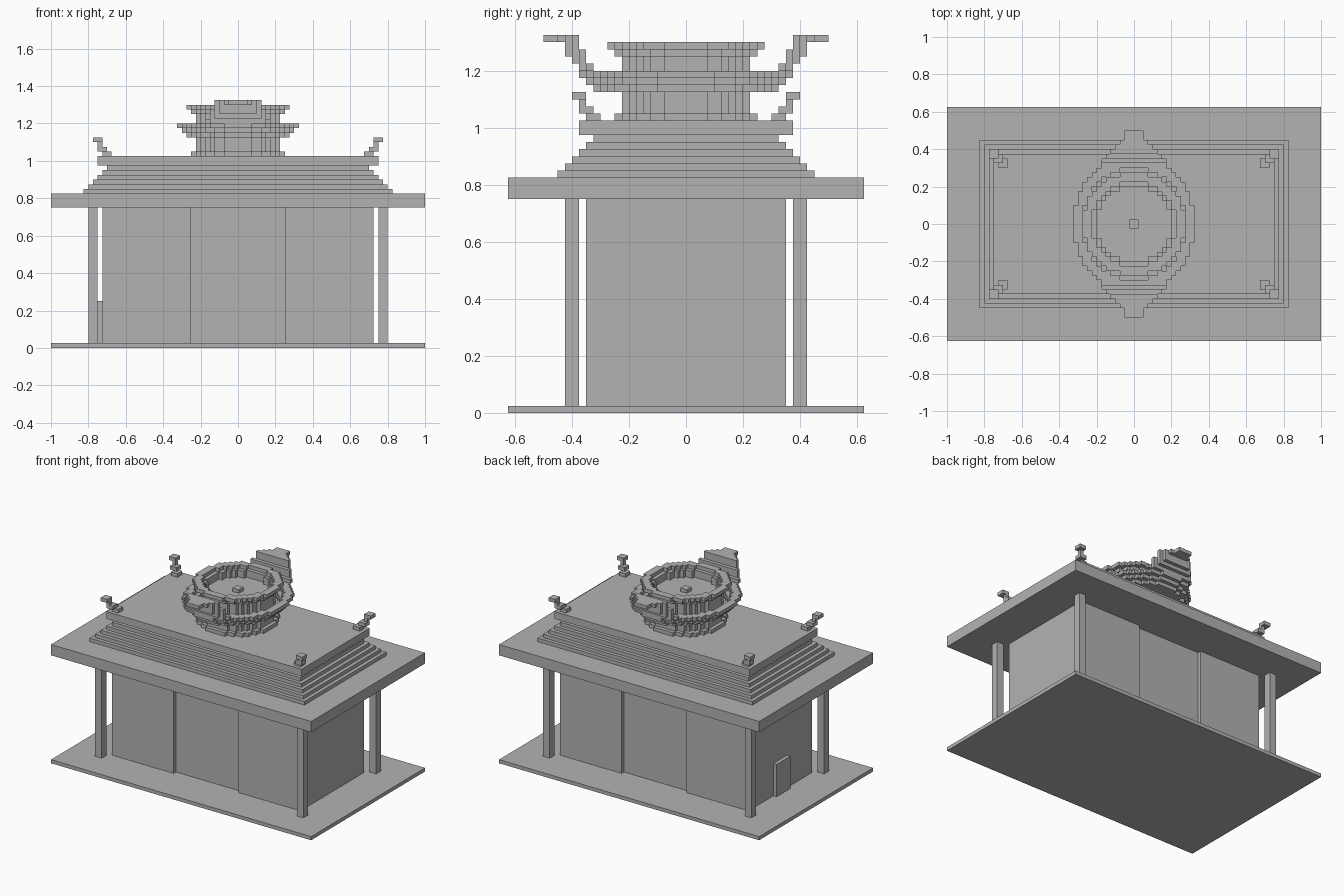
import bpy, bmesh
from mathutils import Vector

U = 0.025  # block size

cube = bpy.data.objects.get("Cube")
if cube:
    bpy.data.objects.remove(cube, do_unlink=True)

stone = bpy.data.materials.new("plain_grey")
stone.use_nodes = True
stone.diffuse_color = (0.45, 0.45, 0.45, 1)
stone.node_tree.nodes["Principled BSDF"].inputs["Base Color"].default_value = (0.45, 0.45, 0.45, 1)


def finish(name, bm):
    mesh = bpy.data.meshes.new(name)
    bm.to_mesh(mesh)
    bm.free()
    mesh.materials.append(stone)
    obj = bpy.data.objects.new(name, mesh)
    bpy.context.collection.objects.link(obj)
    return obj


def add_box(bm, x0, x1, y0, y1, z0, z1):
    lo, hi = Vector((x0, y0, z0)), Vector((x1, y1, z1))
    for v in bmesh.ops.create_cube(bm, size=1)["verts"]:
        v.co = (lo + hi) / 2 + v.co * (hi - lo)


def box(name, *bounds):
    bm = bmesh.new()
    add_box(bm, *bounds)
    return finish(name, bm)


def slab(name, hx, hy, z0, z1):
    return box(name, -hx, hx, -hy, hy, z0, z1)


def blocks(name, inside, half, layers, z0):
    """Skin of all grid blocks whose centre passes the test inside(x, y, layer)."""
    cells = {(i, j, k) for i in range(-half, half) for j in range(-half, half)
             for k in range(layers) if inside((i + 0.5) * U, (j + 0.5) * U, k)}
    bm = bmesh.new()
    for cell in cells:
        for axis in range(3):
            for side in (0, 1):
                beside = list(cell)
                beside[axis] += 2 * side - 1
                if tuple(beside) in cells:
                    continue
                corners = []
                for a, b in ((0, 0), (1, 0), (1, 1), (0, 1)):
                    p = list(cell)
                    p[axis] += side
                    p[(axis + 1) % 3] += a
                    p[(axis + 2) % 3] += b
                    corners.append(bm.verts.new((p[0] * U, p[1] * U, z0 + p[2] * U)))
                bm.faces.new(corners if side else corners[::-1])
    bmesh.ops.remove_doubles(bm, verts=bm.verts, dist=U / 10)
    return finish(name, bm)


# Ground plate and walls with recessed middle panels
slab("ground_plate", 1, 0.625, 0, U)
slab("wall_core", 0.725, 0.325, U, 0.75)
for side, x0, x1 in (("right", -0.725, -0.25), ("left", 0.25, 0.725)):
    box(side + "_wall", x0, x1, -0.35, 0.35, U, 0.75)
box("door", -0.75, -0.725, -0.075, 0.075, U, 0.25)

# Corner pillars
for sx, xn in ((-1, "right"), (1, "left")):
    for sy, yn in ((-1, "front"), (1, "back")):
        x, y = sx * 0.775, sy * 0.4
        box(f"{yn}_{xn}_pillar", x - U, x + U, y - U, y + U, U, 0.75)

# Eave, stepped roof and roof deck
slab("eave", 1, 0.625, 0.75, 0.825)
for i in range(6):
    slab(f"roof_step_{i + 1}", 0.825 - i * U, 0.45 - i * U, 0.825 + i * U, 0.85 + i * U)
slab("roof_deck", 0.75, 0.375, 0.975, 1.025)

# Curled corner ornaments: start and width of each layer, in blocks along the diagonal
for sx, xn in ((-1, "right"), (1, "left")):
    for sy, yn in ((-1, "front"), (1, "back")):
        bm = bmesh.new()
        for k, (start, width) in enumerate(((0, 2), (1, 2), (2, 1), (2, 2))):
            xs = sorted(sx * (0.675 + n * U) for n in (start, start + width))
            ys = sorted(sy * (0.3 + n * U) for n in (start, start + width))
            add_box(bm, *xs, *ys, 1.025 + k * U, 1.05 + k * U)
        finish(f"{yn}_{xn}_roof_horn", bm)

# Round crown: radius of each layer, hollow at the top
CROWN = [0.25] + [0.225] * 8 + [0.25, 0.275]
HOLLOW = {8: 0.2, 9: 0.2, 10: 0.225}


def crown(x, y, k):
    r = (x * x + y * y) ** 0.5
    return HOLLOW.get(k, 0) < r < CROWN[k]


blocks("crown", crown, 12, len(CROWN), 1.025)
box("crown_knob", -U, U, -U, U, 1.225, 1.25)

# Swept brim: outer and inner reach along y for each layer
BRIM = [(0.325, 0.225), (0.35, 0.275), (0.375, 0.3), (0.375, 0.325),
        (0.4, 0.35), (0.425, 0.35), (0.425, 0.375), (0.5, 0.375)]


def brim(x, y, k):
    outer, inner = BRIM[k]
    if k < 3:  # closed oval rings
        a = 0.275 + k * U
        in_outer = (x / a) ** 2 + (y / outer) ** 2 < 1
        in_inner = (x / (a - 2 * U)) ** 2 + (y / inner) ** 2 < 1
        return in_outer and not in_inner
    # rising pointed ends
    return inner < abs(y) < outer and abs(x) < max(0.05, 0.5 - abs(y) + U / 2)


blocks("swept_brim", brim, 20, len(BRIM), 1.125)
